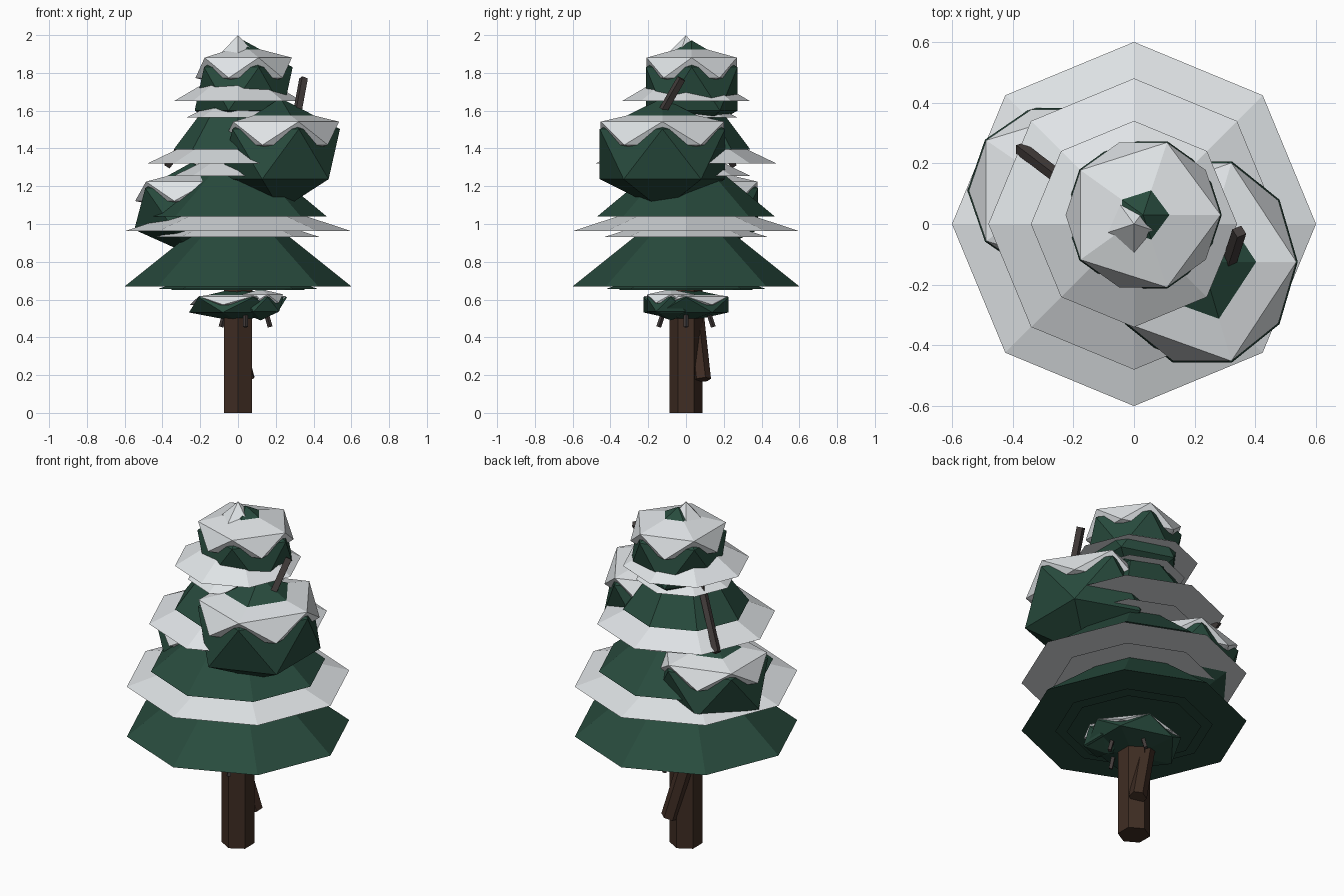
import bpy
import math
from mathutils import Vector

cube = bpy.data.objects.get("Cube")
if cube:
    bpy.data.objects.remove(cube)


def material(name, rgb):
    m = bpy.data.materials.new(name)
    m.use_nodes = True
    color = (*rgb, 1)
    m.diffuse_color = color
    bsdf = m.node_tree.nodes["Principled BSDF"]
    bsdf.inputs["Base Color"].default_value = color
    bsdf.inputs["Roughness"].default_value = 0.9
    return m


GREEN = material("pine green", (0.021, 0.07, 0.047))
SNOW = material("snow white", (0.74, 0.77, 0.79))
BARK = material("bark brown", (0.05, 0.026, 0.017))
TWIG = material("twig grey brown", (0.055, 0.045, 0.043))


def finish(name, mat):
    ob = bpy.context.object
    ob.name = name
    ob.data.materials.append(mat)
    return ob


def cone(name, mat, radius, base, top, sides=8, turn=0.0):
    """Pointed cone standing on its base height."""
    bpy.ops.mesh.primitive_cone_add(vertices=sides, radius1=radius, radius2=0,
                                    depth=top - base, location=(0, 0, (base + top) / 2),
                                    rotation=(0, 0, turn))
    return finish(name, mat)


def prism(name, mat, start, end, radius, sides):
    """Straight prism between two points."""
    a, b = Vector(start), Vector(end)
    bpy.ops.mesh.primitive_cylinder_add(vertices=sides, radius=radius,
                                        depth=(b - a).length, location=(a + b) / 2)
    ob = finish(name, mat)
    ob.rotation_euler = (b - a).to_track_quat('Z', 'Y').to_euler()
    return ob


def ico(name, mat, center, size):
    bpy.ops.mesh.primitive_ico_sphere_add(subdivisions=1, radius=1, location=center)
    ob = finish(name, mat)
    ob.scale = size
    return ob


def clump(name, x, y, z, size, snow_z, snow_h):
    """Faceted foliage with a flatter snow cap sunk into its top."""
    ico(name + "_foliage", GREEN, (x, y, z), size)
    ico(name + "_snow", SNOW, (x, y, snow_z), (size[0] * 0.985, size[1] * 0.985, snow_h))


# Trunk and broken limb
prism("trunk", BARK, (0, 0, 0), (0, 0, 0.8), 0.087, 6)
prism("trunk_limb", BARK, (0.045, 0.085, 0.175), (-0.05, 0.045, 0.54), 0.048, 6)

# Foliage tiers: radius, base, tip
for i, (r, base, tip) in enumerate([(0.6, 0.67, 1.15), (0.47, 1.04, 1.43),
                                    (0.34, 1.395, 1.85)]):
    cone(f"foliage_tier_{i + 1}", GREEN, r, base, tip)
cone("tier_underside_outer", GREEN, 0.42, 0.657, 0.8)
cone("tier_underside_inner", GREEN, 0.36, 0.65, 0.8)

# Snow skirts, a wide one and a narrower one below it on each tier
for i, (r, base, tip) in enumerate([(0.6, 0.962, 1.16), (0.43, 0.932, 1.07),
                                    (0.48, 1.32, 1.55), (0.34, 1.255, 1.42),
                                    (0.34, 1.65, 1.85), (0.27, 1.565, 1.7)]):
    cone(f"snow_skirt_{i + 1}", SNOW, r, base, tip)

# Snowy clumps
clump("left_clump", 0.225, -0.125, 1.37, (0.352, 0.39, 0.297), 1.48, 0.138)
clump("right_clump", -0.245, 0.11, 1.08, (0.34, 0.32, 0.246), 1.173, 0.115)
clump("crown", 0.03, 0.03, 1.715, (0.29, 0.285, 0.257), 1.827, 0.12)
clump("lower_clump", 0, 0, 0.572, (0.29, 0.265, 0.09), 0.595, 0.05)
clump("lower_small_clump", 0.12, -0.08, 0.575, (0.135, 0.15, 0.085), 0.605, 0.05)

# Snow tip
cone("snow_tip", SNOW, 0.095, 1.905, 2.0, sides=5, turn=math.radians(36))

# Bare sticks
prism("right_stick", TWIG, (-0.375, 0.25, 1.31), (-0.15, 0.08, 1.61), 0.023, 4)
prism("left_stick", TWIG, (0.31, -0.14, 1.57), (0.347, -0.025, 1.77), 0.024, 4)

# Twigs poking down under the lowest clump
for i in range(4):
    a = i * math.pi / 2
    c, s = math.cos(a), math.sin(a)
    prism(f"hanging_twig_{i + 1}", TWIG, (0.04 + 0.13 * c, 0.145 * s, 0.455),
          (0.04 + 0.1 * c, 0.11 * s, 0.56), 0.013, 4)
